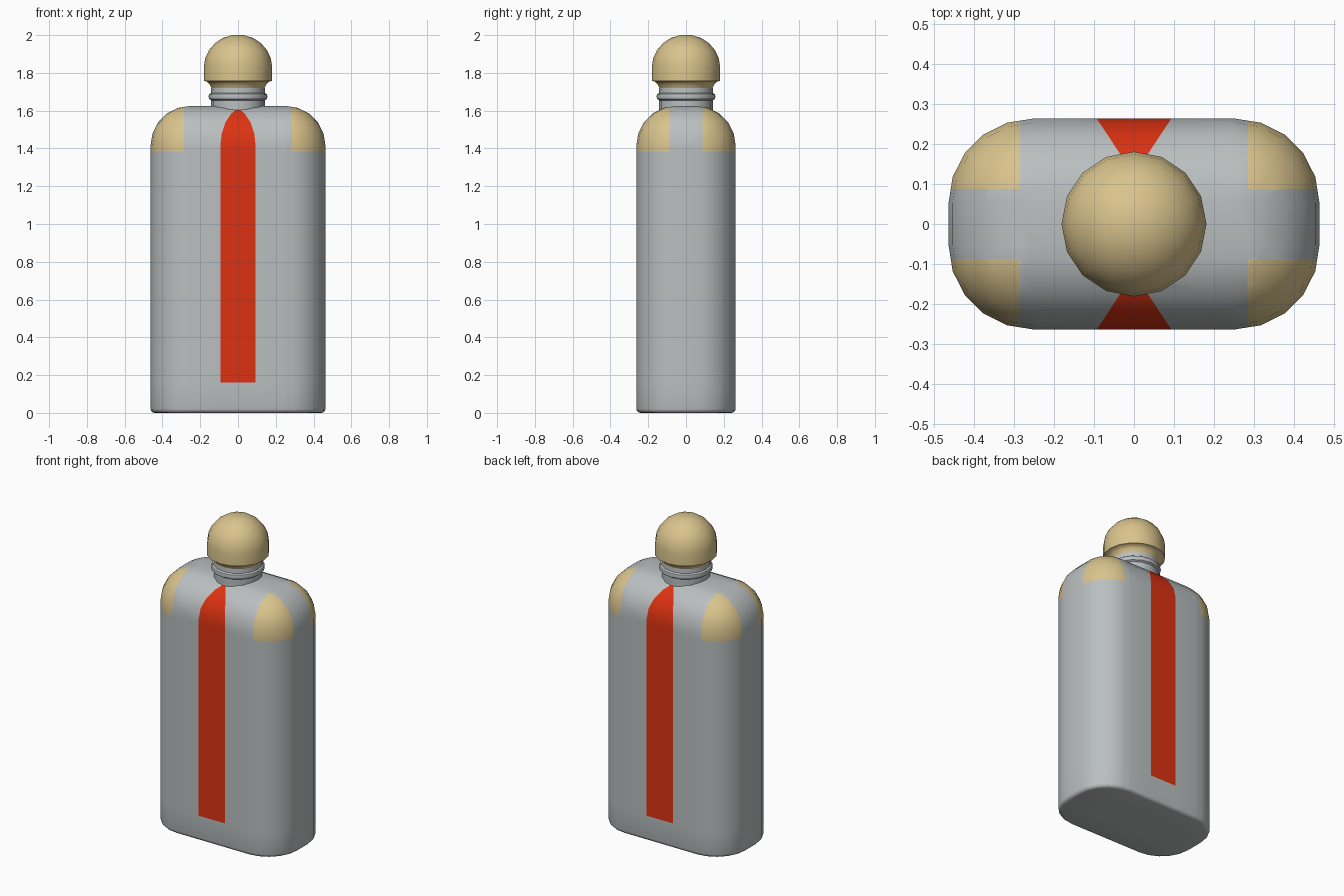
import bpy, bmesh, math
from mathutils import Vector

if "Cube" in bpy.data.objects:
    bpy.data.objects.remove(bpy.data.objects["Cube"])


def material(name, rgb):
    m = bpy.data.materials.new(name)
    m.diffuse_color = (*rgb, 1)
    m.use_nodes = True
    m.node_tree.nodes["Principled BSDF"].inputs["Base Color"].default_value = m.diffuse_color
    return m


GREY = material("grey metal", (0.49, 0.52, 0.52))
GOLD = material("pale gold", (0.70, 0.55, 0.265))
RED = material("red", (0.72, 0.032, 0.006))


def finish(bm, name, mats, angle=35):
    bmesh.ops.recalc_face_normals(bm, faces=bm.faces)
    me = bpy.data.meshes.new(name)
    bm.to_mesh(me)
    bm.free()
    ob = bpy.data.objects.new(name, me)
    bpy.context.collection.objects.link(ob)
    for m in mats:
        me.materials.append(m)
    bpy.ops.object.select_all(action='DESELECT')
    ob.select_set(True)
    bpy.context.view_layer.objects.active = ob
    bpy.ops.object.shade_smooth_by_angle(angle=math.radians(angle))
    return ob


def loft(bm, rings):
    """Skin a stack of point rings and cap both ends."""
    rows = [[bm.verts.new(p) for p in r] for r in rings]
    n = len(rows[0])
    for a, b in zip(rows, rows[1:]):
        for i in range(n):
            bm.faces.new((a[i], a[(i + 1) % n], b[(i + 1) % n], b[i]))
    bm.faces.new(rows[0][::-1])
    bm.faces.new(rows[-1])


def lathe(name, profile, mat, sides=16):
    bm = bmesh.new()
    loft(bm, [[(r * math.cos(2 * math.pi * i / sides), r * math.sin(2 * math.pi * i / sides), z)
               for i in range(sides)] for r, z in profile])
    return finish(bm, name, [mat])


# Flask body: rounded box with large corner and shoulder radii
CX, CY, R, SEG = 0.253, 0.053, 0.21, 5


def body_ring(r, z):
    pts = []
    for q, (sx, sy) in enumerate(((1, 1), (-1, 1), (-1, -1), (1, -1))):
        for i in range(SEG + 1):
            a = math.pi / 2 * (q + i / SEG)
            pts.append((sx * CX + r * math.cos(a), sy * CY + r * math.sin(a), z))
    return pts


bm = bmesh.new()
rings = [body_ring(R - 0.022 * (1 - math.sin(a)), 0.022 * (1 - math.cos(a)))
         for a in (0, math.pi / 6, math.pi / 3, math.pi / 2)]
for i in range(SEG + 1):
    a = math.pi / 2 * i / SEG
    rings.append(body_ring(R * math.cos(a), 1.415 + R * math.sin(a)))
loft(bm, rings)
bmesh.ops.remove_doubles(bm, verts=bm.verts, dist=1e-4)
bmesh.ops.dissolve_degenerate(bm, edges=bm.edges, dist=1e-5)

# Cut the outlines of the painted stripes and shoulder corners into the body
K, FRONT = 0.664, CY + R
cuts = [((0, 0, 0.16), (0, 0, 1)), ((0, 0, 1.38), (0, 0, 1))]
for s in (1, -1):
    cuts += [((s * 0.285, 0, 0), (1, 0, 0)), ((0, s * 0.087, 0), (0, 1, 0))]
    cuts += [((s * 0.093, t * FRONT, 0), (s, -t * K, 0)) for t in (1, -1)]
for co, no in cuts:
    bmesh.ops.bisect_plane(bm, geom=bm.verts[:] + bm.edges[:] + bm.faces[:], dist=1e-5,
                           plane_co=Vector(co), plane_no=Vector(no).normalized())

for f in bm.faces:
    c = f.calc_center_median()
    x, y, z = abs(c.x), abs(c.y), c.z
    if z > 1.38 and x > 0.285 and y > 0.087:
        f.material_index = 1
    elif z > 0.16 and y > 0.1 and x < 0.093 + K * (y - FRONT):
        f.material_index = 2
finish(bm, "flask_body", [GREY, GOLD, RED])

# Neck with a raised ring
lathe("neck", [(0.142, 1.56), (0.142, 1.655), (0.153, 1.662), (0.156, 1.675),
               (0.153, 1.687), (0.143, 1.694), (0.141, 1.73)], GREY)

# Domed cap with a tapered underside
cap = [(0.138, 1.712), (0.143, 1.725), (0.152, 1.742), (0.164, 1.754), (0.181, 1.758)]
for i in range(6):
    a = math.radians(80) * i / 5
    cap.append((0.181 * math.cos(a), 1.828 + 0.172 * math.sin(a) / math.sin(math.radians(80))))
lathe("cap", cap, GOLD)
